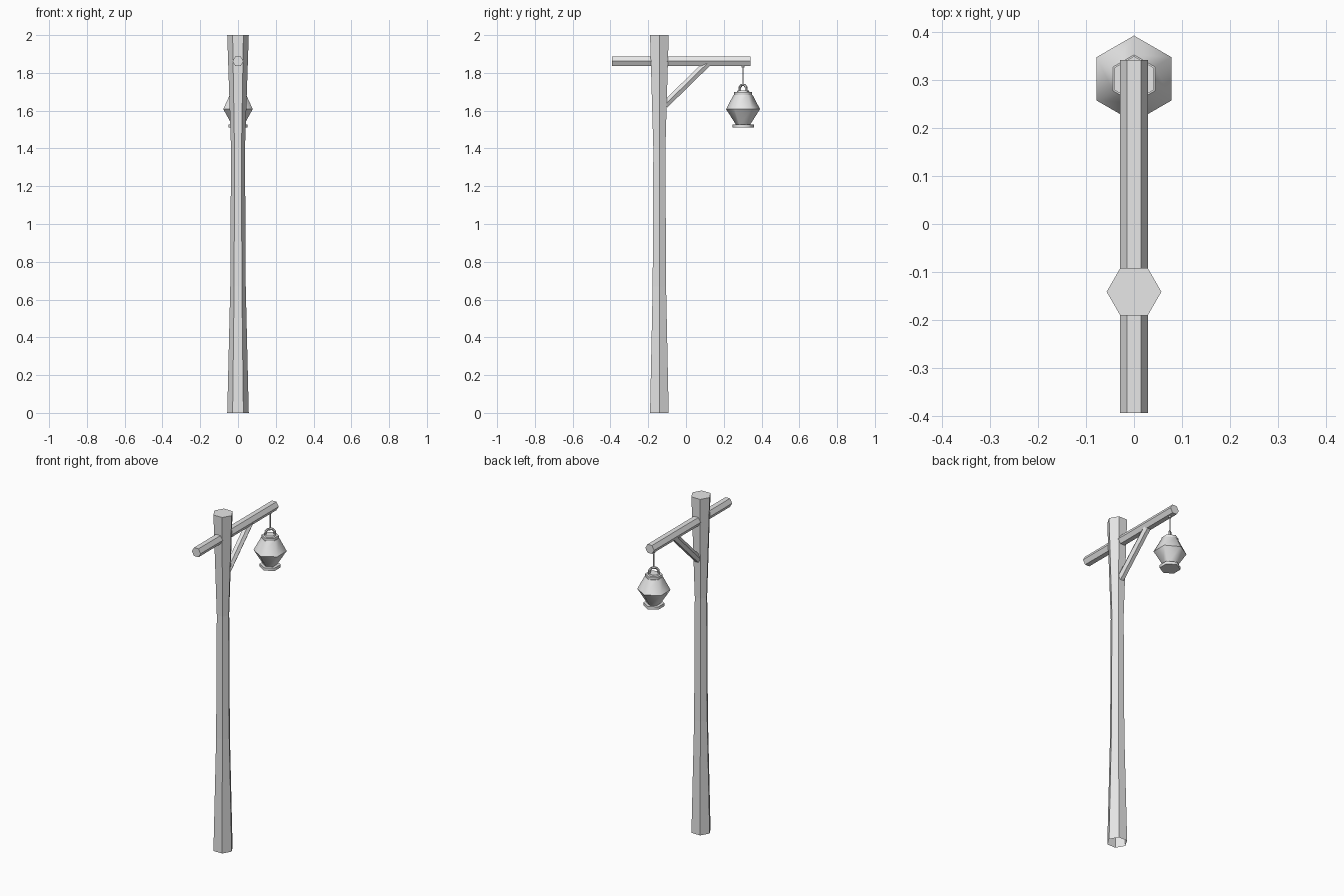
import bpy
import bmesh
from math import cos, sin, pi
from mathutils import Matrix, Vector

cube = bpy.data.objects.get("Cube")
if cube:
    bpy.data.objects.remove(cube, do_unlink=True)

# Single plain grey used on every part
grey = bpy.data.materials.new("plain_grey")
grey.use_nodes = True
colour = (0.8, 0.8, 0.8, 1)
grey.diffuse_color = colour
grey.node_tree.nodes["Principled BSDF"].inputs["Base Color"].default_value = colour


def hex_lathe(name, rings, place, turn=0.0, smooth=False, open_base=False):
    """Six-sided turned shape from (height, radius) rings; ring edges stay sharp."""
    bm = bmesh.new()
    loops = []
    for z, r in rings:
        loops.append([bm.verts.new((r * cos(turn + i * pi / 3), r * sin(turn + i * pi / 3), z))
                      for i in range(6)])
    for low, high in zip(loops, loops[1:]):
        for i in range(6):
            j = (i + 1) % 6
            bm.faces.new((low[i], low[j], high[j], high[i])).smooth = smooth
    for loop in loops:
        for i in range(6):
            bm.edges.get((loop[i], loop[(i + 1) % 6])).smooth = False
    bm.faces.new(loops[-1])
    if not open_base:
        bm.faces.new(loops[0][::-1])
    bm.transform(place)
    mesh = bpy.data.meshes.new(name)
    bm.to_mesh(mesh)
    bm.free()
    mesh.materials.append(grey)
    obj = bpy.data.objects.new(name, mesh)
    bpy.context.collection.objects.link(obj)
    return obj


def strut(name, start, end, radius, turn=0.0):
    """Straight hexagonal bar between two points."""
    start, end = Vector(start), Vector(end)
    along = (end - start).normalized()
    side = Vector((1, 0, 0))
    if abs(along.x) > 0.01:
        side = along.cross(Vector((0, 0, 1))).normalized()
    other = along.cross(side)
    place = Matrix((side, other, along)).transposed().to_4x4()
    place.translation = start
    return hex_lathe(name, [(0, radius), ((end - start).length, radius)], place, turn)


# Post, flared at both ends
hex_lathe("post", [(0, 0.057), (0.67, 0.041), (1.4, 0.037), (2, 0.057)],
          Matrix.Translation((0, -0.141, 0)), open_base=True)

# Cross beam and diagonal brace
strut("beam", (0, -0.393, 1.862), (0, 0.341, 1.862), 0.029)
strut("brace", (0, -0.113, 1.63), (0, 0.113, 1.851), 0.022)

# Hanging cord and its peg
lamp_y = 0.302
strut("cord", (0, lamp_y, 1.73), (0, lamp_y, 1.845), 0.004)
strut("cord_peg", (0, lamp_y, 1.828), (0, lamp_y, 1.842), 0.009)

# Lantern, stacked from foot to cap
at_lamp = Matrix.Translation((0, lamp_y, 0))
lantern = {
    "lantern_foot": [(1.51, 0.057), (1.527, 0.057)],
    "lantern_body": [(1.525, 0.037), (1.608, 0.09), (1.684, 0.05)],
    "lantern_cap": [(1.683, 0.047), (1.699, 0.047)],
    "lantern_collar": [(1.698, 0.034), (1.706, 0.03)],
}
for name, rings in lantern.items():
    hex_lathe(name, rings, at_lamp, turn=pi / 2, smooth=True)

# Carrying handle, a small arch set diagonally across the cap
arch = [(-0.025, 1.7), (-0.025, 1.722), (-0.012, 1.736),
        (0.012, 1.736), (0.025, 1.722), (0.025, 1.7)]
points = [Vector((d * cos(pi / 4), lamp_y + d * sin(pi / 4), z)) for d, z in arch]
for i, (a, b) in enumerate(zip(points, points[1:])):
    strut(f"handle_bar_{i + 1}", a, b, 0.007)
